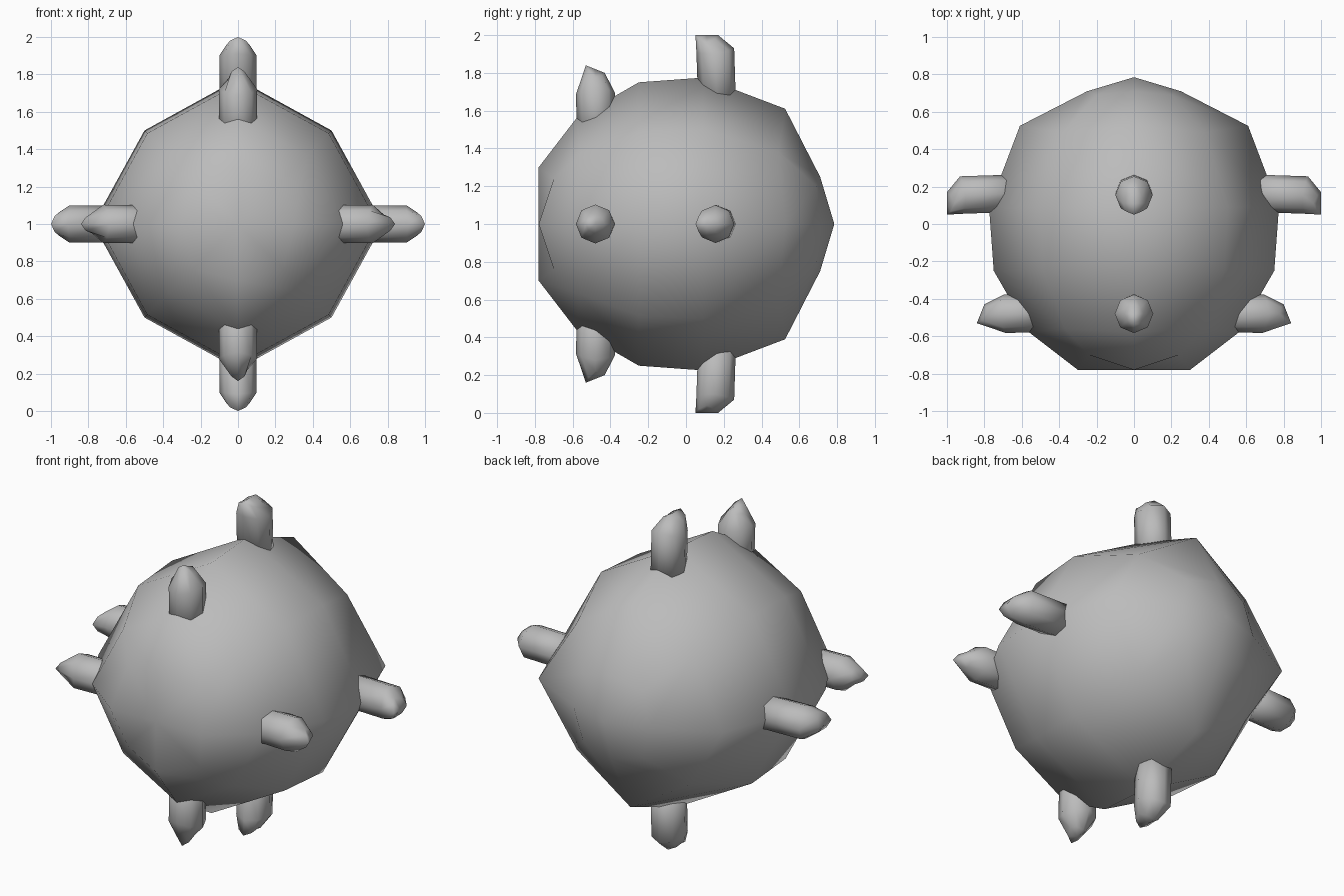
import bpy
import bmesh
import math
from mathutils import Matrix, Vector

cube = bpy.data.objects.get("Cube")
if cube:
    bpy.data.objects.remove(cube, do_unlink=True)

grey = bpy.data.materials.new("plain_grey")
grey.use_nodes = True
colour = (0.5, 0.5, 0.5, 1)
grey.diffuse_color = colour
grey.node_tree.nodes["Principled BSDF"].inputs["Base Color"].default_value = colour

SIDES = 8


def skin(name, rings, start, end, turn=0):
    """Join rings of points into a smooth skin; start and end are pole points or None."""
    bm = bmesh.new()
    loops = [[bm.verts.new(p) for p in ring] for ring in rings]
    for a, b in zip(loops, loops[1:]):
        for i in range(SIDES):
            j = (i + 1) % SIDES
            bm.faces.new((a[i], a[j], b[j], b[i]))
    for pole, loop in ((start, loops[0]), (end, loops[-1])):
        if pole is None:
            bm.faces.new(loop)
            continue
        tip = bm.verts.new(pole)
        for i in range(SIDES):
            bm.faces.new((tip, loop[i], loop[(i + 1) % SIDES]))
    bmesh.ops.recalc_face_normals(bm, faces=bm.faces)
    bm.transform(Matrix.Translation((0, 0, 1)) @ Matrix.Rotation(turn, 4, "Y"))
    mesh = bpy.data.meshes.new(name)
    bm.to_mesh(mesh)
    bm.free()
    mesh.shade_smooth()
    mesh.materials.append(grey)
    obj = bpy.data.objects.new(name, mesh)
    bpy.context.collection.objects.link(obj)
    return obj


# Body: rings along y, given as axis radius, axis y, diagonal offset, diagonal y
profile = [
    (0.30, -0.78, 0.24, -0.70),
    (0.56, -0.58, 0.37, -0.56),
    (0.75, -0.25, 0.485, -0.25),
    (0.775, 0.09, 0.50, 0.09),
    (0.61, 0.525, 0.38, 0.49),
    (0.25, 0.71, 0.20, 0.69),
]
body_rings = []
for axis_r, axis_y, diag, diag_y in profile:
    ring = []
    for i in range(SIDES):
        a = i * math.tau / SIDES
        r, y = (diag * math.sqrt(2), diag_y) if i % 2 else (axis_r, axis_y)
        ring.append((r * math.cos(a), y, r * math.sin(a)))
    body_rings.append(ring)
skin("body", body_rings, (0, -0.78, 0), (0, 0.785, 0))


# Spikes: rings given as centre y, height, radius, tilt, side drop
def spike(name, levels, turn):
    rings = []
    for cy, h, r, tilt, drop in levels:
        ring = []
        for i in range(SIDES):
            a = i * math.tau / SIDES
            s, c = math.sin(a), math.cos(a)
            ring.append((r * s, cy + r * c, h + tilt * r * c - drop * s * s))
        rings.append(ring)
    cy, h = levels[-1][:2]
    skin(name, rings, None, Vector((0, cy, h)), turn)


rear_levels = [(0.165, 0.62, 0.1, 0, 0),
               (0.155, 0.92, 0.1, 0.1, 0.02),
               (0.11, 1.0, 0.06, 0, 0.04)]
front_levels = [(-0.475, 0.42, 0.1, 0, 0),
                (-0.48, 0.69, 0.103, 0.05, -0.03),
                (-0.48, 0.82, 0.05, -0.4, 0.04)]
for k, side in enumerate(("top", "left", "bottom", "right")):
    spike("rear_spike_" + side, rear_levels, k * math.pi / 2)
    spike("front_spike_" + side, front_levels, k * math.pi / 2)
